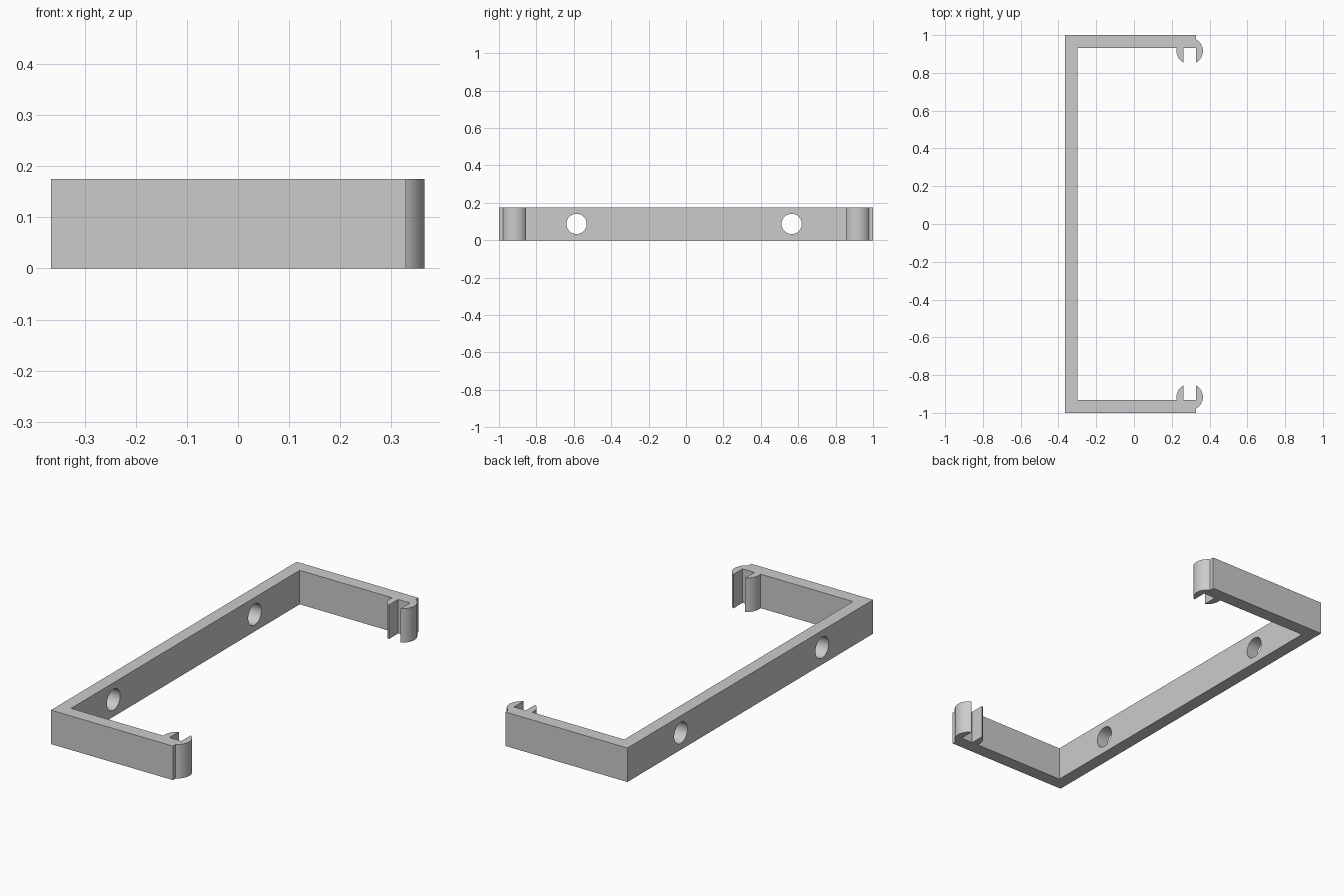
import bpy
import bmesh
from math import cos, sin, radians, pi
from mathutils import Matrix

cube = bpy.data.objects.get("Cube")
if cube:
    bpy.data.objects.remove(cube, do_unlink=True)

HEIGHT = 0.175
BACK, WALL, ARM_END = -0.366, -0.3, 0.329   # x of the back wall faces and arm tips
ARM_IN = 0.931                              # inner face of each arm
CLIP_X, CLIP_Y, CLIP_R = 0.295, 0.916, 0.07
SLOT = 0.034                                # half width of the clip slot

grey = bpy.data.materials.new("light_grey")
grey.use_nodes = True
grey.diffuse_color = (0.6, 0.6, 0.6, 1)
grey.node_tree.nodes["Principled BSDF"].inputs["Base Color"].default_value = (0.6, 0.6, 0.6, 1)


def arc(start, end, steps):
    angles = [radians(start + (end - start) * i / steps) for i in range(steps + 1)]
    return [(CLIP_X + CLIP_R * cos(a), CLIP_Y + CLIP_R * sin(a)) for a in angles]


def make_object(name, bm):
    bmesh.ops.recalc_face_normals(bm, faces=bm.faces)
    mesh = bpy.data.meshes.new(name)
    bm.to_mesh(mesh)
    bm.free()
    mesh.materials.append(grey)
    obj = bpy.data.objects.new(name, mesh)
    bpy.context.collection.objects.link(obj)
    return obj


# Half outline: inner corner, arm, slotted round clip, arm tip, outer corner
half = [(WALL, ARM_IN)]
half += arc(168, 241, 14)
half += [(CLIP_X - SLOT, ARM_IN), (CLIP_X + SLOT, ARM_IN)]
half += arc(299, 421, 24)
half += [(ARM_END, 1), (BACK, 1)]
outline = half + [(x, -y) for x, y in reversed(half)]

# Bracket: the mirrored outline extruded upwards
bm = bmesh.new()
face = bm.faces.new([bm.verts.new((x, y, 0)) for x, y in outline])
top = bmesh.ops.extrude_face_region(bm, geom=[face])["geom"]
bmesh.ops.translate(bm, vec=(0, 0, HEIGHT),
                    verts=[v for v in top if isinstance(v, bmesh.types.BMVert)])
bracket = make_object("bracket", bm)

# Screw holes through the back wall
bm = bmesh.new()
for y in (-0.585, 0.565):
    place = Matrix.Translation(((BACK + WALL) / 2, y, HEIGHT / 2)) @ Matrix.Rotation(pi / 2, 4, "Y")
    bmesh.ops.create_cone(bm, cap_ends=True, segments=48, radius1=0.054, radius2=0.054,
                          depth=0.2, matrix=place)
cutter = make_object("screw_hole_cutter", bm)
cutter.hide_render = True
cutter.hide_set(True)

holes = bracket.modifiers.new("screw_holes", "BOOLEAN")
holes.operation = "DIFFERENCE"
holes.solver = "EXACT"
holes.object = cutter

# Bake the holes, then smooth the round surfaces
bpy.context.view_layer.objects.active = bracket
bracket.select_set(True)
bpy.ops.object.modifier_apply(modifier=holes.name)
bpy.data.objects.remove(cutter, do_unlink=True)
bpy.ops.object.shade_smooth_by_angle(angle=radians(30))
